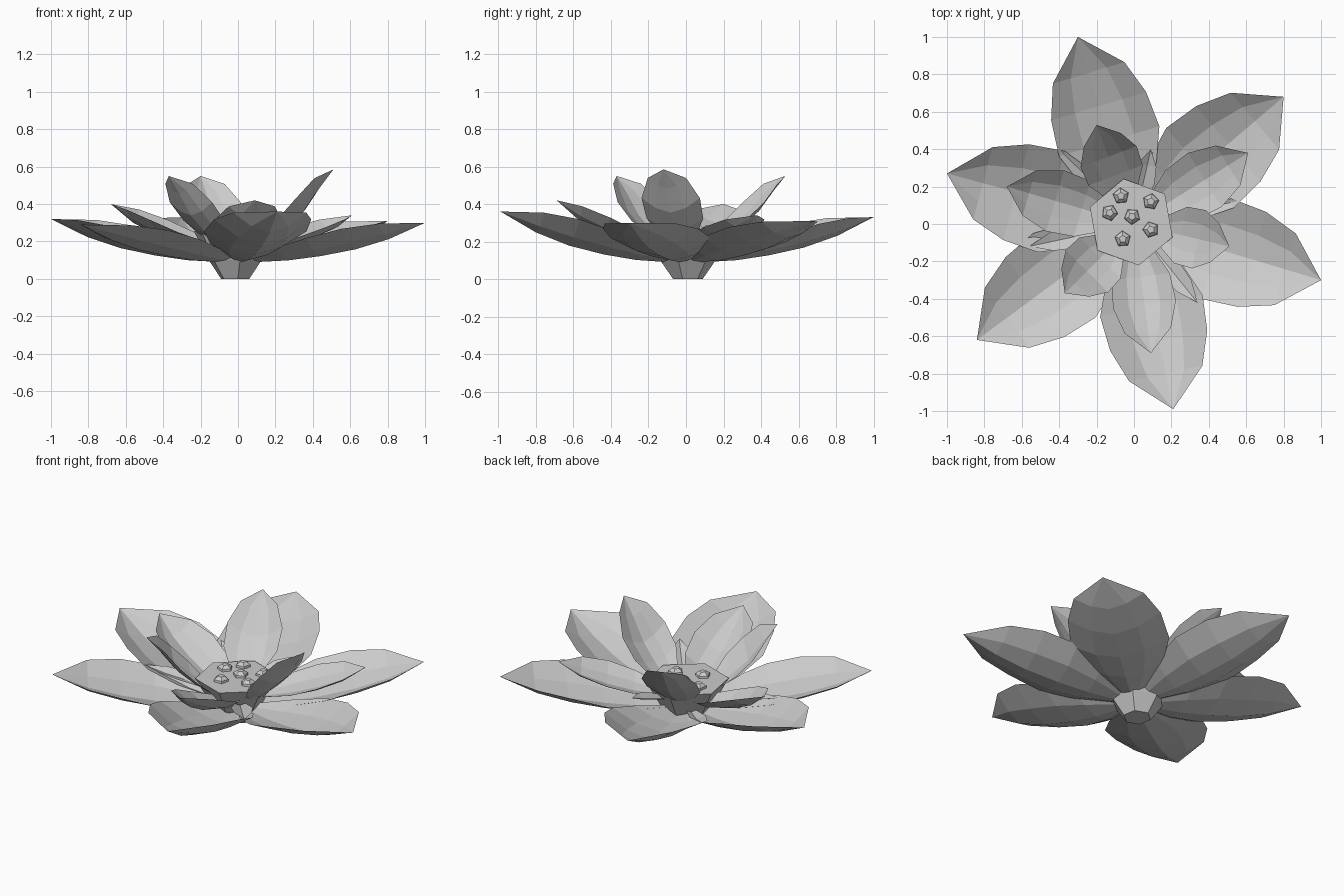
import bpy, bmesh, math
from mathutils import Matrix, Vector

cube = bpy.data.objects.get("Cube")
if cube:
    bpy.data.objects.remove(cube, do_unlink=True)

GREY = (0.6, 0.6, 0.6, 1.0)
grey = bpy.data.materials.new("soft_grey")
grey.use_nodes = True
grey.diffuse_color = GREY
grey.node_tree.nodes["Principled BSDF"].inputs["Base Color"].default_value = GREY


def finish(name, bm):
    """Turn a bmesh into a flat-shaded grey object."""
    mesh = bpy.data.meshes.new(name)
    bm.to_mesh(mesh)
    bm.free()
    mesh.materials.append(grey)
    obj = bpy.data.objects.new(name, mesh)
    bpy.context.collection.objects.link(obj)
    return obj


def petal(name, profile, tip, spread=(-1, -0.5, 0, 0.5, 1)):
    """Cupped petal: profile rows are (reach, half width, middle z, edge z)."""
    x, y, z = tip
    reach, z0 = profile[-1][0], profile[0][2]
    stretch = math.hypot(x, y) / reach
    lift = (z - z0) / (profile[-1][2] - z0)
    turn = Matrix.Rotation(math.atan2(y, x), 3, 'Z')
    bm = bmesh.new()
    rows = []
    for s, half, mid, edge in profile[:-1]:
        row = []
        for t in spread:
            height = mid + (edge - mid) * abs(t) ** 1.7
            p = Vector((s * stretch, half * t, z0 + (height - z0) * lift))
            row.append(bm.verts.new(turn @ p))
        rows.append(row)
    for a, b in zip(rows, rows[1:]):
        for i in range(len(spread) - 1):
            bm.faces.new((a[i], b[i], b[i + 1], a[i + 1]))
    point = bm.verts.new(tip)
    for a, b in zip(rows[-1], rows[-1][1:]):
        bm.faces.new((a, point, b))
    return finish(name, bm)


def tapered(name, rings, sides, phase, centre=(0, 0)):
    """Closed solid from stacked regular rings of (radius, z)."""
    bm = bmesh.new()
    loops = []
    for r, z in rings:
        loops.append([bm.verts.new((centre[0] + r * math.cos(phase + math.tau * i / sides),
                                    centre[1] + r * math.sin(phase + math.tau * i / sides), z))
                      for i in range(sides)])
    for a, b in zip(loops, loops[1:]):
        for i in range(sides):
            j = (i + 1) % sides
            bm.faces.new((a[i], a[j], b[j], b[i]))
    bm.faces.new(loops[0][::-1])
    bm.faces.new(loops[-1])
    return finish(name, bm)


# Wide outer petals
OUTER = [(0.10, 0.08, 0.09, 0.12), (0.28, 0.21, 0.10, 0.175), (0.46, 0.28, 0.125, 0.23),
         (0.655, 0.265, 0.165, 0.285), (0.84, 0.20, 0.225, 0.315), (1.04, 0, 0.32, 0.32)]
for i, tip in enumerate([(-0.30, 1.0, 0.33), (0.80, 0.68, 0.31), (1.0, -0.30, 0.30),
                         (0.21, -0.99, 0.36), (-0.84, -0.62, 0.29), (-1.0, 0.27, 0.32)]):
    petal(f"outer_petal_{i + 1}", OUTER, tip)

# Long inner petals
LONG = [(0.14, 0.08, 0.15, 0.19), (0.29, 0.155, 0.18, 0.25), (0.44, 0.17, 0.23, 0.315),
        (0.585, 0.125, 0.30, 0.37), (0.71, 0, 0.40, 0.40)]
for i, tip in enumerate([(0.61, 0.38, 0.34), (-0.68, 0.20, 0.40), (0.09, -0.69, 0.42)]):
    petal(f"long_inner_petal_{i + 1}", LONG, tip)

# Short upright inner petals
UPRIGHT = [(0.17, 0.09, 0.19, 0.22), (0.26, 0.155, 0.26, 0.32), (0.36, 0.16, 0.35, 0.425),
           (0.45, 0.105, 0.475, 0.53), (0.53, 0, 0.575, 0.575)]
for i, tip in enumerate([(-0.20, 0.53, 0.55), (0.51, -0.12, 0.585), (-0.37, -0.37, 0.55)]):
    petal(f"upright_inner_petal_{i + 1}", UPRIGHT, tip)

# Narrow leaves between the petals
NARROW = [(0.16, 0.03, 0.16, 0.17), (0.32, 0.06, 0.19, 0.21),
          (0.44, 0.05, 0.21, 0.23), (0.56, 0, 0.24, 0.24)]
for i, tip in enumerate([(0.09, 0.40, 0.26), (-0.56, -0.12, 0.235), (0.34, -0.42, 0.25)]):
    petal(f"narrow_leaf_{i + 1}", NARROW, tip, (-1, 0, 1))

# Flower cup with its flat seed head
tapered("flower_cup", [(0.08, 0), (0.15, 0.10), (0.235, 0.255)], 6, math.radians(100), (-0.015, 0.01))

# Seeds on the seed head
for i, centre in enumerate([(-0.07, 0.15), (0.09, 0.12), (-0.13, 0.06),
                            (-0.01, 0.04), (0.09, -0.03), (-0.06, -0.08)]):
    tapered(f"seed_{i + 1}", [(0.045, 0.25), (0.042, 0.268), (0.02, 0.285)], 5, 0.4 + i, centre)
